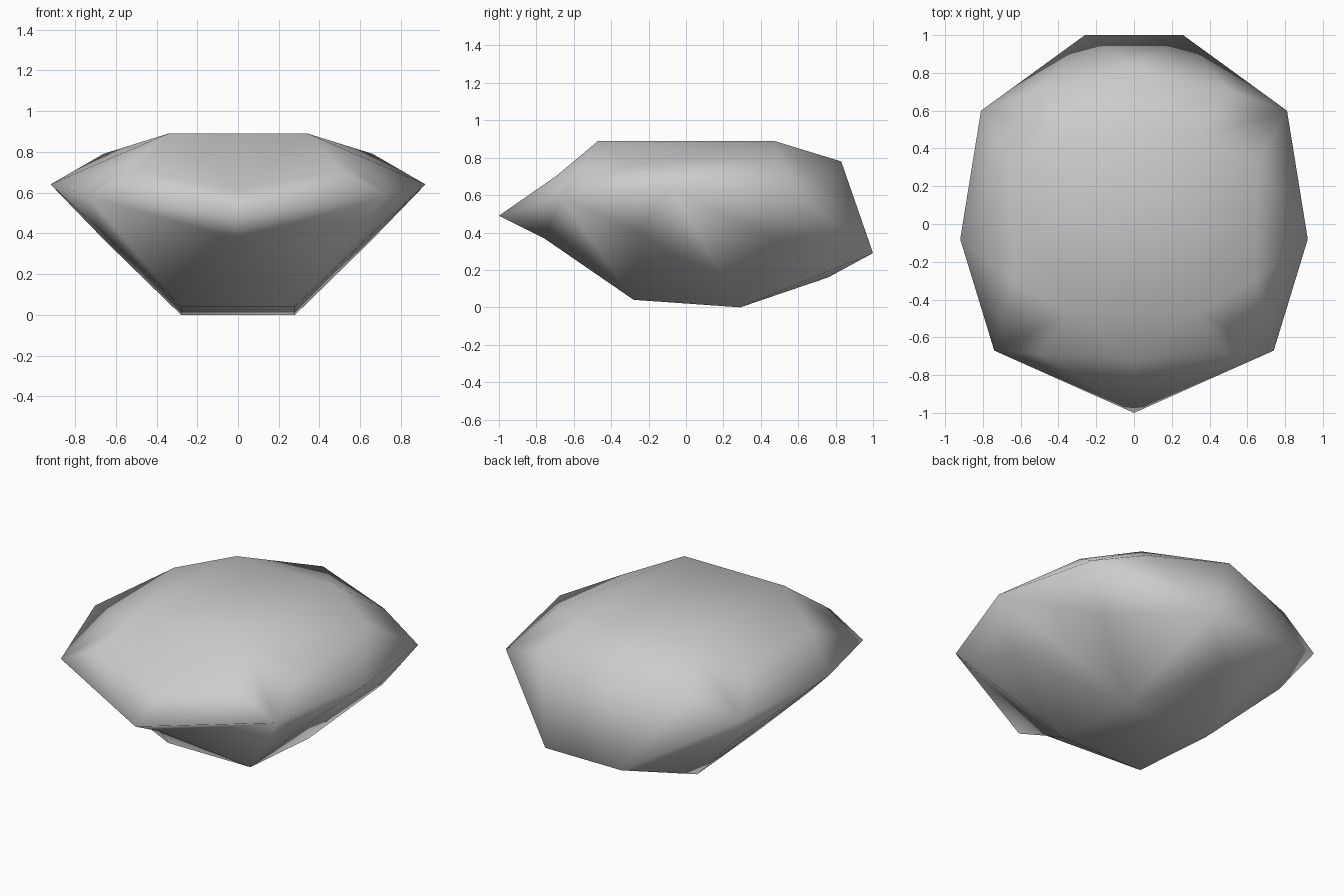
import bpy, bmesh
from mathutils import Vector

if "Cube" in bpy.data.objects:
    bpy.data.objects.remove(bpy.data.objects["Cube"])

# Stone colour
stone = bpy.data.materials.new("stone_grey")
stone.diffuse_color = (0.6, 0.6, 0.6, 1)
stone.use_nodes = True
stone.node_tree.nodes["Principled BSDF"].inputs["Base Color"].default_value = stone.diffuse_color

# Corners on the right half of the boulder; the left half is mirrored
half = [
    (0.34, -0.47, 0.89), (0.34, 0.47, 0.89),    # flat top
    (0.66, 0.32, 0.79), (0.64, -0.30, 0.762),   # upper sides
    (0, 0.83, 0.78),                            # rear shoulder
    (0.50, 0.71, 0.70), (0.50, -0.69, 0.705),   # upper corners
    (0.92, -0.08, 0.64), (0.81, 0.60, 0.60),    # widest sides
    (0.74, -0.67, 0.585), (0, -1.00, 0.49),     # front tip
    (0.65, 0.485, 0.36), (0.665, -0.25, 0.405), # lower sides
    (0.26, 1.00, 0.29),                         # rear lower edge
    (0, 0.76, 0.16),                            # rear underside
    (0.28, 0.29, 0.0), (0.28, -0.28, 0.04),     # base
]
# Hollows on the centre line: (corner while wrapping, final sunken corner)
hollows = [
    ((0, -0.80, 0.74), (0, -0.72, 0.61)),       # above the front tip
    ((0, -0.80, 0.28), (0, -0.76, 0.37)),       # below the front tip
]

bm = bmesh.new()
for x, y, z in half:
    for side in ((1, -1) if x else (1,)):
        bm.verts.new((side * x, y, z))
for start, _ in hollows:
    bm.verts.new(start)

# Wrap the corners in a closed skin and remove anything left inside
bmesh.ops.convex_hull(bm, input=bm.verts[:], use_existing_faces=False)
loose = [v for v in bm.verts if not v.link_faces]
bmesh.ops.delete(bm, geom=loose, context='VERTS')

# Sink the hollows
for start, end in hollows:
    for v in bm.verts:
        if (v.co - Vector(start)).length < 1e-4:
            v.co = end
bmesh.ops.recalc_face_normals(bm, faces=bm.faces[:])

# Soft shading over the whole boulder
for f in bm.faces:
    f.smooth = True

mesh = bpy.data.meshes.new("boulder")
bm.to_mesh(mesh)
bm.free()
mesh.materials.append(stone)
boulder = bpy.data.objects.new("boulder", mesh)
bpy.context.collection.objects.link(boulder)
